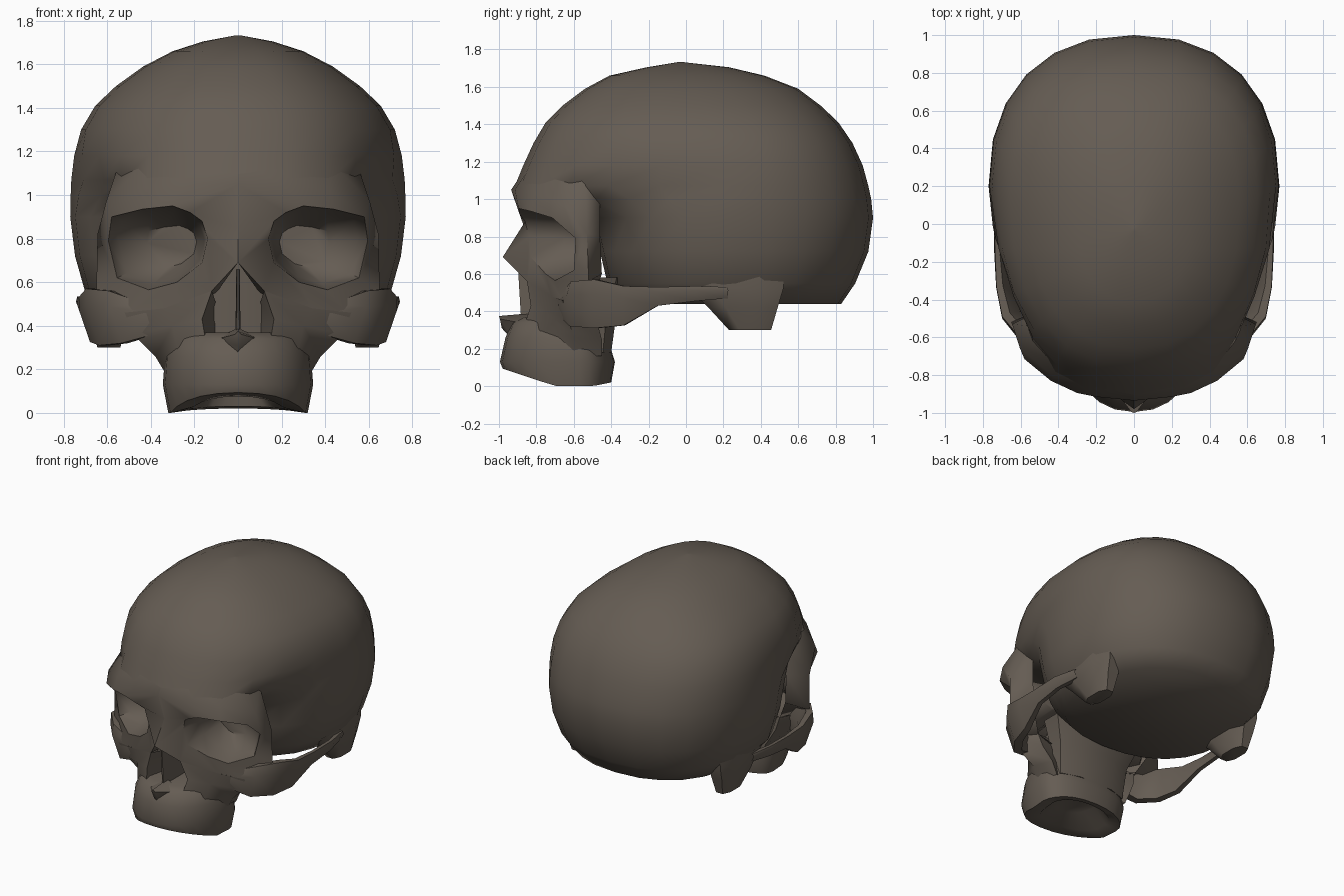
import bpy, bmesh, math
from mathutils import Vector

bone = bpy.data.materials.new("dark_bone")
bone.diffuse_color = (0.13, 0.108, 0.087, 1)


def loft(name, rows, caps=(True, True), mirror=False):
    """Skin closed rows of points, optionally capped and mirrored in x."""
    bm = bmesh.new()
    vs = [[bm.verts.new(p) for p in row] for row in rows]
    n = len(rows[0])
    for a, b in zip(vs, vs[1:]):
        for i in range(n):
            j = (i + 1) % n
            bm.faces.new((a[i], a[j], b[j], b[i]))
    if caps[0]:
        bm.faces.new(vs[0][::-1])
    if caps[1]:
        bm.faces.new(vs[-1])
    bmesh.ops.remove_doubles(bm, verts=bm.verts[:], dist=0.0005)
    bmesh.ops.recalc_face_normals(bm, faces=bm.faces[:])
    me = bpy.data.meshes.new(name)
    bm.to_mesh(me)
    bm.free()
    me.materials.append(bone)
    ob = bpy.data.objects.new(name, me)
    bpy.context.collection.objects.link(ob)
    if mirror:
        m = ob.modifiers.new("mirror", 'MIRROR')
        m.use_mirror_merge = False
    return ob


def oval(z, w, front, back, yc, pinch=0.0, p=2.3, n=24):
    """Horizontal rounded outline; pinch narrows it at the temples."""
    pts = []
    for i in range(n):
        t = 2 * math.pi * i / n
        s, c = math.sin(t), math.cos(t)
        x = math.copysign(abs(s) ** (2 / p), s) * w
        reach = yc - front if c > 0 else back - yc
        y = yc - math.copysign(abs(c) ** (2 / p), c) * reach
        x *= 1 - pinch * max(0.0, 1 - ((y + 0.4) / 0.36) ** 2)
        pts.append((x, y, z))
    return pts


# Braincase: height, half width, front, back, widest y, temple pinch
loft("braincase", [oval(*r) for r in [
    (0.44, 0.60, -0.33, 0.83, 0.20),
    (0.55, 0.70, -0.42, 0.905, 0.20),
    (0.72, 0.748, -0.46, 0.975, 0.20),
    (0.90, 0.77, -0.50, 1.00, 0.20),
    (1.00, 0.768, -0.72, 0.99, 0.20, 0.08),
    (1.07, 0.765, -0.915, 0.975, 0.20, 0.09),
    (1.18, 0.752, -0.87, 0.945, 0.20, 0.04),
    (1.30, 0.72, -0.815, 0.89, 0.18),
    (1.41, 0.655, -0.75, 0.815, 0.15),
    (1.50, 0.56, -0.66, 0.72, 0.10),
    (1.59, 0.435, -0.54, 0.60, 0.05),
    (1.66, 0.30, -0.41, 0.42, 0.0),
    (1.705, 0.16, -0.21, 0.23, 0.0),
    (1.733, 0.01, -0.04, -0.02, -0.03)]])

# Eye socket: rear edge, outer edge, brow top and rim, then the hollow
rear = [(0.50, -0.46, 0.98), (0.50, -0.46, 0.80), (0.50, -0.45, 0.60),
        (0.42, -0.50, 0.45), (0.30, -0.50, 0.42), (0.10, -0.55, 0.55),
        (0, -0.60, 0.70), (0, -0.60, 0.86), (0, -0.70, 1.0),
        (0.20, -0.70, 1.02), (0.42, -0.60, 1.02)]
outer = [(0.605, -0.655, 0.97), (0.645, -0.53, 0.82), (0.65, -0.52, 0.56),
         (0.50, -0.66, 0.46), (0.34, -0.72, 0.48), (0.12, -0.85, 0.56),
         (0, -0.98, 0.69), (0, -0.865, 0.85), (0, -0.935, 1.05),
         (0.20, -0.915, 1.05), (0.42, -0.815, 1.03)]
brow = {0: (0.555, -0.54, 1.12), 8: (0, -0.855, 1.17),
        9: (0.20, -0.835, 1.17), 10: (0.42, -0.72, 1.16)}
rim = [(0.58, -0.715, 0.90), (0.595, -0.59, 0.79), (0.555, -0.60, 0.62),
       (0.41, -0.70, 0.565), (0.28, -0.75, 0.60), (0.165, -0.83, 0.69),
       (0.14, -0.84, 0.80), (0.165, -0.86, 0.88), (0.22, -0.89, 0.92),
       (0.30, -0.895, 0.95), (0.44, -0.83, 0.935)]
apex = Vector((0.24, -0.47, 0.77))


def toward_apex(flat, deep):
    return [(x + (apex.x - x) * flat, y + (apex.y - y) * deep,
             z + (apex.z - z) * flat) for x, y, z in rim]


brow_top = [brow.get(i, p) for i, p in enumerate(outer)]
loft("eye_socket", [rear, brow_top, outer, rim, toward_apex(0.14, 0.5),
                    toward_apex(0.5, 0.97)], caps=(False, True), mirror=True)

# Wall of the upper jaw beside the nose opening
loft("cheek_wall", [
    [(0.12, -0.85, 0.56), (0.34, -0.72, 0.48), (0.52, -0.66, 0.46),
     (0.42, -0.50, 0.45), (0.10, -0.56, 0.50)],
    [(0.165, -0.83, 0.43), (0.30, -0.75, 0.40), (0.48, -0.63, 0.36),
     (0.40, -0.48, 0.36), (0.10, -0.56, 0.42)],
    [(0.15, -0.86, 0.34), (0.28, -0.78, 0.30), (0.38, -0.60, 0.26),
     (0.34, -0.45, 0.25), (0.10, -0.56, 0.33)],
    [(0.13, -0.90, 0.25), (0.25, -0.78, 0.19), (0.32, -0.60, 0.16),
     (0.30, -0.45, 0.16), (0.10, -0.56, 0.22)]], caps=(False, False), mirror=True)


# Upper jaw with its lower edge dipping at the back, and a vaulted palate
def jaw_edge(scale, lift):
    pts = oval(0, 0.32 * scale, -0.57 - 0.41 * scale, -0.57 + 0.17 * scale,
               -0.57, 0, 2.2)
    return [(x, y, lift + 0.09 * max(0.0, (-0.70 - y) / 0.27)
             + 0.02 * max(0.0, (y + 0.5) / 0.1)) for x, y, z in pts]


loft("upper_jaw", [oval(*r, -0.57, 0, 2.2) for r in [
    (0.37, 0.26, -0.87, -0.45), (0.34, 0.305, -0.93, -0.44),
    (0.26, 0.335, -0.965, -0.42), (0.13, 0.345, -0.995, -0.38)]]
    + [jaw_edge(1.0, 0.0), jaw_edge(0.72, 0.02),
       oval(0.12, 0.13, -0.75, -0.46, -0.57, 0, 2.2)])

# Cheekbone sweeping back into a thin arch: x, y, z, half height, half thickness
path = [(0.40, -0.63, 0.43, 0.07, 0.06), (0.55, -0.595, 0.44, 0.12, 0.05),
        (0.645, -0.48, 0.44, 0.13, 0.045), (0.685, -0.33, 0.43, 0.105, 0.035),
        (0.71, -0.15, 0.48, 0.05, 0.025), (0.715, 0.05, 0.495, 0.04, 0.025),
        (0.68, 0.22, 0.50, 0.03, 0.03)]
rows = []
for i, (x, y, z, h, t) in enumerate(path):
    a, b = path[max(i - 1, 0)], path[min(i + 1, len(path) - 1)]
    side = Vector((b[1] - a[1], a[0] - b[0])).normalized()
    rows.append([(x + side.x * t * u + 0.25 * h * v, y + side.y * t * u, z + h * v)
                 for u, v in ((0.5, 1), (1, 0.4), (0.6, -1),
                              (-0.6, -1), (-1, 0), (-0.5, 1))])
loft("cheek_arch", rows, caps=(False, False), mirror=True)


def block(name, levels, mirror=False):
    """Stack of rectangles with cut corners: z, x range, y range."""
    out = []
    for z, x0, x1, y0, y1 in levels:
        u, v = (x1 - x0) * 0.25, (y1 - y0) * 0.25
        out.append([(x0 + u, y0, z), (x1 - u, y0, z), (x1, y0 + v, z),
                    (x1, y1 - v, z), (x1 - u, y1, z), (x0 + u, y1, z),
                    (x0, y1 - v, z), (x0, y0 + v, z)])
    loft(name, out, caps=(True, False), mirror=mirror)


# Bony knob behind the ear
block("ear_knob", [(0.30, 0.54, 0.645, 0.23, 0.455),
                   (0.42, 0.51, 0.68, 0.12, 0.49),
                   (0.52, 0.50, 0.695, 0.02, 0.52),
                   (0.62, 0.50, 0.69, 0.0, 0.52)], mirror=True)
# Bone joining the jaw to the braincase
block("skull_base", [(0.18, -0.27, 0.27, -0.58, -0.40),
                     (0.40, -0.29, 0.29, -0.58, -0.37),
                     (0.58, -0.36, 0.36, -0.58, -0.30)])
# Nose interior: back wall, divider and spine
block("nose_back", [(0.32, -0.15, 0.15, -0.60, -0.54),
                    (0.70, -0.12, 0.12, -0.62, -0.54)])
block("nose_divider", [(0.33, -0.012, 0.012, -0.88, -0.56),
                       (0.66, -0.008, 0.008, -0.90, -0.56)])
loft("nose_spine", [[(-0.13, -0.84, 0.33), (0, -0.92, 0.24),
                     (0.13, -0.84, 0.33), (0, -0.83, 0.39)],
                    [(-0.015, -0.995, 0.36), (0, -0.985, 0.31),
                     (0.015, -0.995, 0.36), (0, -1.0, 0.375)]])

# Smooth shading with crisp ridges
for ob in bpy.context.scene.objects:
    ob.select_set(True)
    bpy.context.view_layer.objects.active = ob
bpy.ops.object.shade_smooth_by_angle(angle=math.radians(58))
